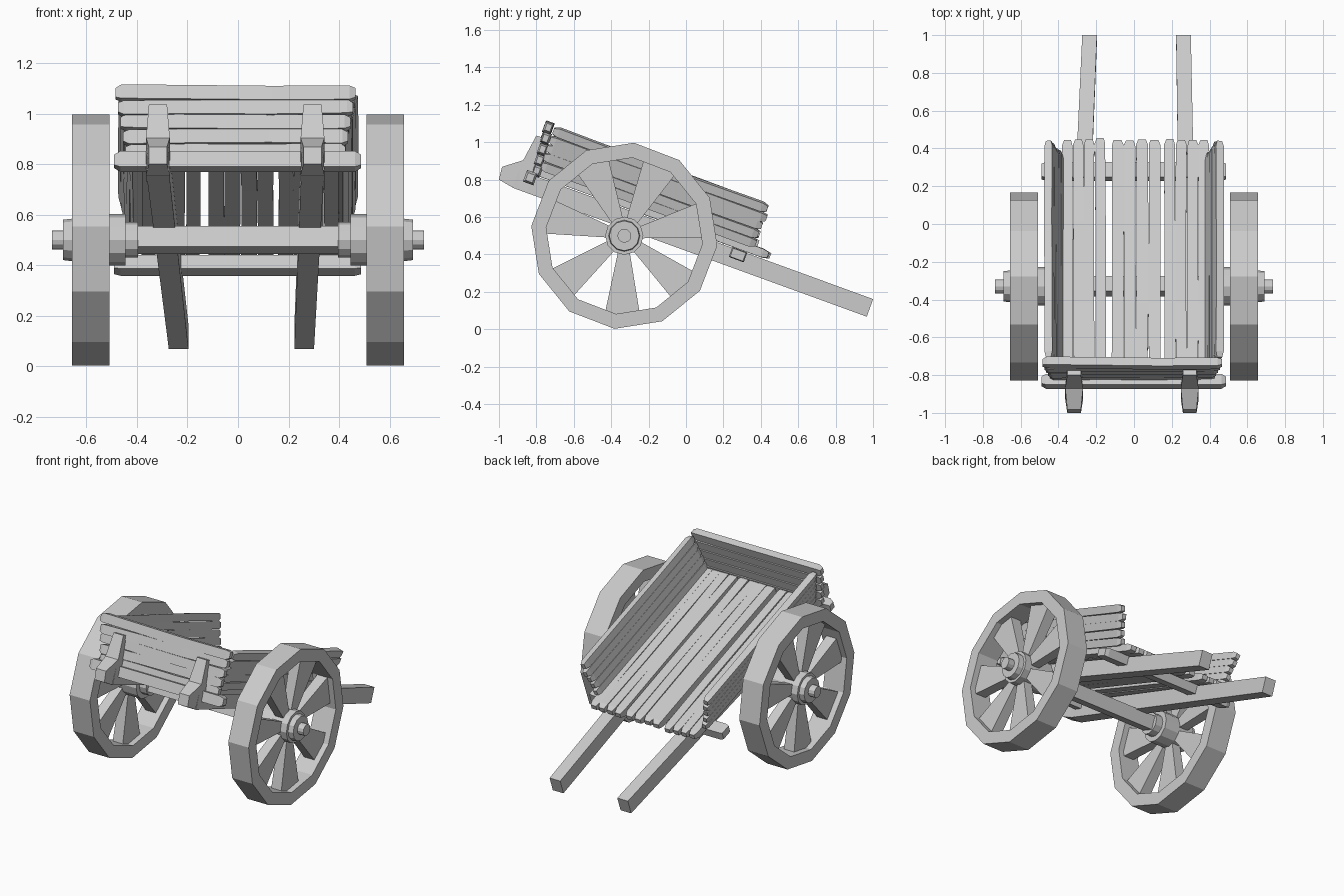
import bpy, bmesh, math, random
from mathutils import Vector, Matrix

random.seed(4)
if "Cube" in bpy.data.objects:
    bpy.data.objects.remove(bpy.data.objects["Cube"], do_unlink=True)

wood = bpy.data.materials.new("plain_grey_wood")
wood.use_nodes = True
GREY = (0.6, 0.6, 0.6, 1)
wood.diffuse_color = GREY
wood.node_tree.nodes["Principled BSDF"].inputs["Base Color"].default_value = GREY

TILT = Matrix.Rotation(math.radians(-20), 4, 'X')   # the bed slopes down to the back
AXLE = Vector((0, -0.33, 0.5))


def loft(name, rings, matrix=None, closed=False):
    """Skin a list of equal rings of points, capping the ends unless closed."""
    bm = bmesh.new()
    rows = [[bm.verts.new(p) for p in ring] for ring in rings]
    n = len(rows[0])
    pairs = list(zip(rows, rows[1:]))
    if closed:
        pairs.append((rows[-1], rows[0]))
    else:
        bm.faces.new(rows[0])
        bm.faces.new(rows[-1])
    for a, b in pairs:
        for i in range(n):
            j = (i + 1) % n
            bm.faces.new((a[i], a[j], b[j], b[i]))
    bmesh.ops.recalc_face_normals(bm, faces=bm.faces[:])
    mesh = bpy.data.meshes.new(name)
    if matrix:
        bm.transform(matrix)
    bm.to_mesh(mesh)
    bm.free()
    mesh.materials.append(wood)
    obj = bpy.data.objects.new(name, mesh)
    bpy.context.collection.objects.link(obj)
    return obj


def section(c, side, up, w, t):
    """Rectangular cross-section around a centre."""
    return [c + side * w * a + up * t * b
            for a, b in ((-.5, -.5), (.5, -.5), (.5, .5), (-.5, .5))]


def plank(name, start, end, up, w, t, wobble=0.0, taper=0.65):
    """Rough board with slightly narrowed ends, in bed space."""
    start, end, up = Vector(start), Vector(end), Vector(up).normalized()
    axis = end - start
    side = axis.cross(up).normalized()
    rings = []
    for f in (0, 0.025, 0.3, 0.65, 0.975, 1):
        tip = f in (0, 1)
        k = taper if tip else 1
        c = start + axis * f
        if not tip:
            c += (side + up * 0.6) * random.uniform(-wobble, wobble)
        rings.append(section(c, side, up, w * k, t * k))
    return loft(name, rings, TILT)


def turned(name, profile, sides, closed=False, phase=0.0):
    """Faceted ring or drum around the axle from (x, radius) pairs."""
    rings = []
    for x, r in profile:
        rings.append([AXLE + Vector((x, r * math.cos(phase + i * math.tau / sides),
                                     r * math.sin(phase + i * math.tau / sides)))
                      for i in range(sides)])
    return loft(name, rings, closed=closed)


# Floor: three groups of four boards
for g, (x0, x1) in enumerate(((-0.38, -0.15), (-0.12, 0.14), (0.16, 0.4))):
    step = (x1 - x0) / 4
    for i in range(4):
        x = x0 + step * (i + 0.5)
        plank(f"floor_board_{g * 4 + i + 1}", (x, -1.04, 0.523),
              (x, 0.285 + random.uniform(-.012, .006), 0.523),
              (0, 0, 1), step * 0.96, 0.046, 0.003)

# Side walls: five boards each, leaning outwards
LEAN = math.radians(14)
for s, label in ((1, "left"), (-1, "right")):
    for i in range(5):
        d = 0.05 * (i + 0.5)
        x, z = s * (0.395 + d * math.sin(LEAN)), 0.537 + d * math.cos(LEAN)
        plank(f"{label}_side_board_{i + 1}", (x, -1.03, z),
              (x, 0.2 + random.uniform(-.012, .008), z),
              (s * math.cos(LEAN), 0, -math.sin(LEAN)), 0.048, 0.042, 0.003)

# Front wall: five boards, wider towards the top
for i in range(5):
    half = 0.435 + 0.01 * i
    y, z = -1.04 - 0.005 * i, 0.53 + 0.06 * i
    plank(f"front_board_{i + 1}", (-half - 0.01, y, z - 0.008), (half - 0.01, y, z - 0.008),
          (0, 1, 0), 0.058, 0.045, 0.005)

# Crossbars under the floor
plank("front_crossbar", (-0.49, -1.06, 0.477), (0.487, -1.06, 0.477), (0, 0, 1), 0.06, 0.066)
plank("rear_crossbar", (-0.49, 0.125, 0.47), (0.487, 0.125, 0.47), (0, 0, 1), 0.085, 0.056, 0, 0.85)

# Shafts, with upright brackets at the front end
BRACKET = ((-1.134, .396), (-1.214, .41), (-1.221, .48), (-1.127, .552),
           (-1.106, .70), (-1.065, .70), (-1.05, .396))
X, Z = Vector((1, 0, 0)), Vector((0, 0, 1))
for label, x_front, x_back in (("left", 0.295, 0.262), ("right", -0.317, -0.235)):
    loft(f"{label}_shaft", [section(Vector((x_front, -1.13, 0.444)), X, Z, 0.09, 0.1),
                            section(Vector((x_back, 0.885, 0.444)), X, Z, 0.078, 0.1)], TILT)
    rings = []
    for s in (-1, 1):
        rings.append([(x_front + s * (0.036 if u < -1.2 or n > 0.6 else 0.047), u, n)
                      for u, n in BRACKET])
    loft(f"{label}_bracket", rings, TILT)

# Axle beam, square and tilted with the bed
centre = TILT.inverted() @ AXLE
loft("axle_beam", [section(centre + X * x, Vector((0, 1, 0)), Z, 0.086, 0.086)
                   for x in (-0.42, 0.42)], TILT)

# Wheels: faceted rim, stepped hub and seven flared spokes
for s, label in ((1, "left"), (-1, "right")):
    turned(f"{label}_rim", [(s * 0.508, 0.42), (s * 0.508, 0.5),
                            (s * 0.657, 0.5), (s * 0.657, 0.42)],
           12, True, math.radians(-6))
    turned(f"{label}_hub", [(s * 0.395, 0.07), (s * 0.445, 0.07), (s * 0.445, 0.102),
                            (s * 0.657, 0.102), (s * 0.657, 0.084), (s * 0.692, 0.08),
                            (s * 0.692, 0.037), (s * 0.736, 0.037)], 12)
    for i in range(7):
        a = math.radians(268.6) + i * math.tau / 7
        out = Vector((0, math.cos(a), math.sin(a)))
        across = Vector((0, -math.sin(a), math.cos(a)))
        hub = AXLE + X * s * 0.582
        loft(f"{label}_spoke_{i + 1}", [section(hub + out * 0.08, across, X, 0.06, 0.06),
                                        section(hub + out * 0.425, across, X, 0.19, 0.075)])
